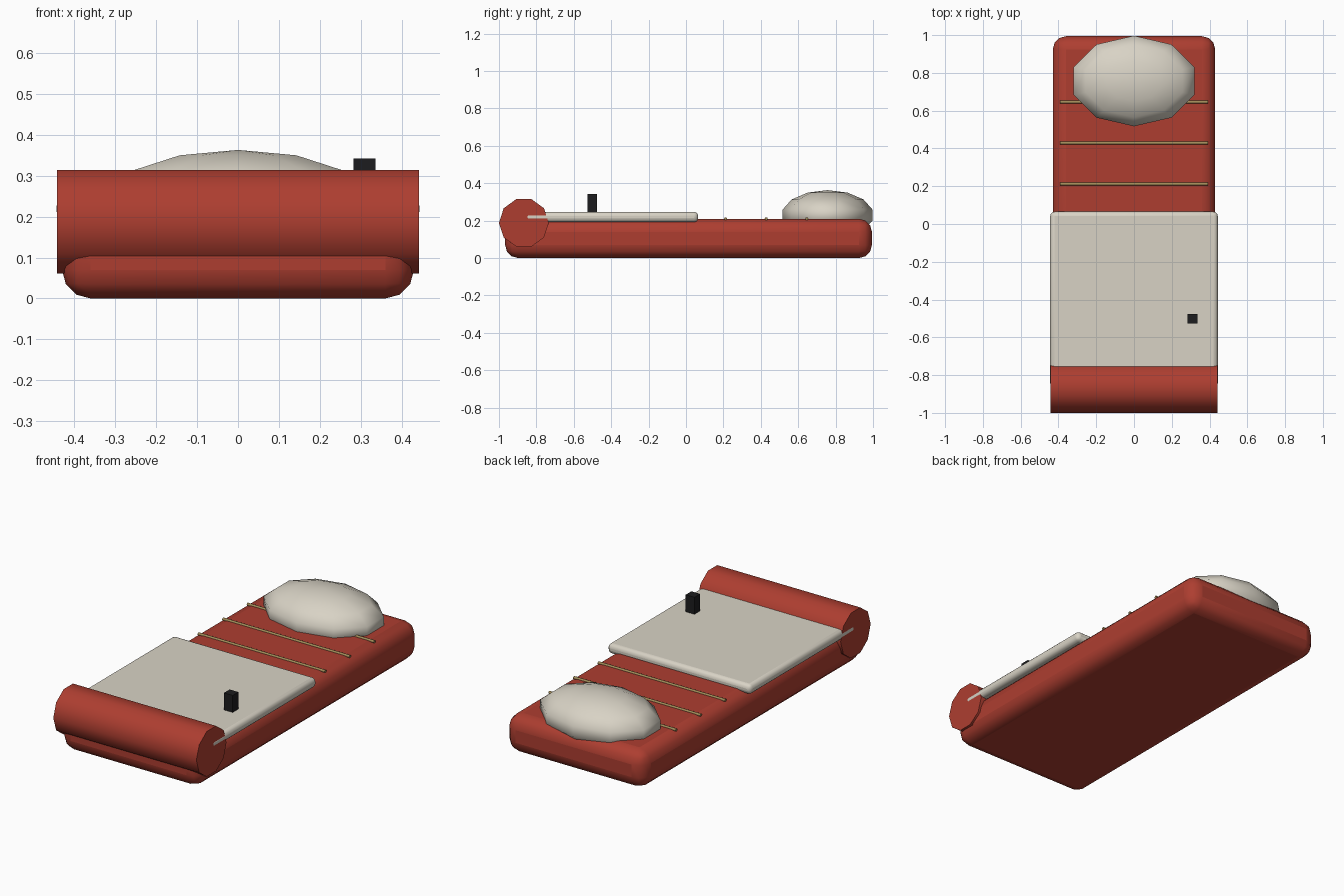
import bpy
import math

default = bpy.data.objects.get("Cube")
if default:
    bpy.data.objects.remove(default, do_unlink=True)


def material(name, rgb):
    m = bpy.data.materials.new(name)
    m.use_nodes = True
    colour = (*rgb, 1.0)
    m.diffuse_color = colour
    for node in m.node_tree.nodes:
        if node.type == "BSDF_PRINCIPLED":
            node.inputs["Base Color"].default_value = colour
            node.inputs["Roughness"].default_value = 0.8
    return m


red = material("red fabric", (0.42, 0.048, 0.03))
cream = material("cream cloth", (0.69, 0.65, 0.56))
tan = material("tan cord", (0.36, 0.26, 0.10))
black = material("black plastic", (0.012, 0.012, 0.013))


def finish(name, mat, smooth_angle=None):
    ob = bpy.context.object
    ob.name = name
    ob.data.materials.append(mat)
    bpy.ops.object.transform_apply(location=False, rotation=True, scale=True)
    if smooth_angle:
        bpy.ops.object.shade_smooth_by_angle(angle=math.radians(smooth_angle))
    return ob


def box(name, mat, low, high, bevel=0.0):
    centre = [(a + b) / 2 for a, b in zip(low, high)]
    bpy.ops.mesh.primitive_cube_add(size=1, location=centre)
    bpy.context.object.scale = [b - a for a, b in zip(low, high)]
    ob = finish(name, mat, 40 if bevel else None)
    if bevel:
        mod = ob.modifiers.new("rounded edges", "BEVEL")
        mod.width = bevel
        mod.segments = 3
        # keep the rounding ahead of the smooth shading
        ob.modifiers.move(len(ob.modifiers) - 1, 0)
    return ob


def rod(name, mat, sides, radius, half_length, y, z):
    bpy.ops.mesh.primitive_cylinder_add(
        vertices=sides, radius=radius, depth=2 * half_length,
        location=(0, y, z), rotation=(0, math.pi / 2, 0))
    return finish(name, mat, 50)


# Padded base
box("mattress", red, (-0.43, -0.967, 0), (0.43, 0.994, 0.21), 0.07)

# Folded cover and the rolled end it tucks into
box("blanket", cream, (-0.4435, -0.865, 0.192), (0.4435, 0.065, 0.247), 0.022)
rod("rolled_end", red, 10, 0.133, 0.4425, -0.867, 0.188)

# Faceted pillow
bpy.ops.mesh.primitive_uv_sphere_add(segments=10, ring_count=7, radius=1,
                                     location=(0, 0.757, 0.23))
bpy.context.object.scale = (0.345, 0.246, 0.133)
finish("pillow", cream, 60)

# Cross cords
for i in range(3):
    rod(f"cord_{i + 1}", tan, 8, 0.008, 0.393, 0.212 + i * 0.217, 0.21)

# Small upright device on the cover
box("device", black, (0.282, -0.527, 0.24), (0.336, -0.477, 0.342))
